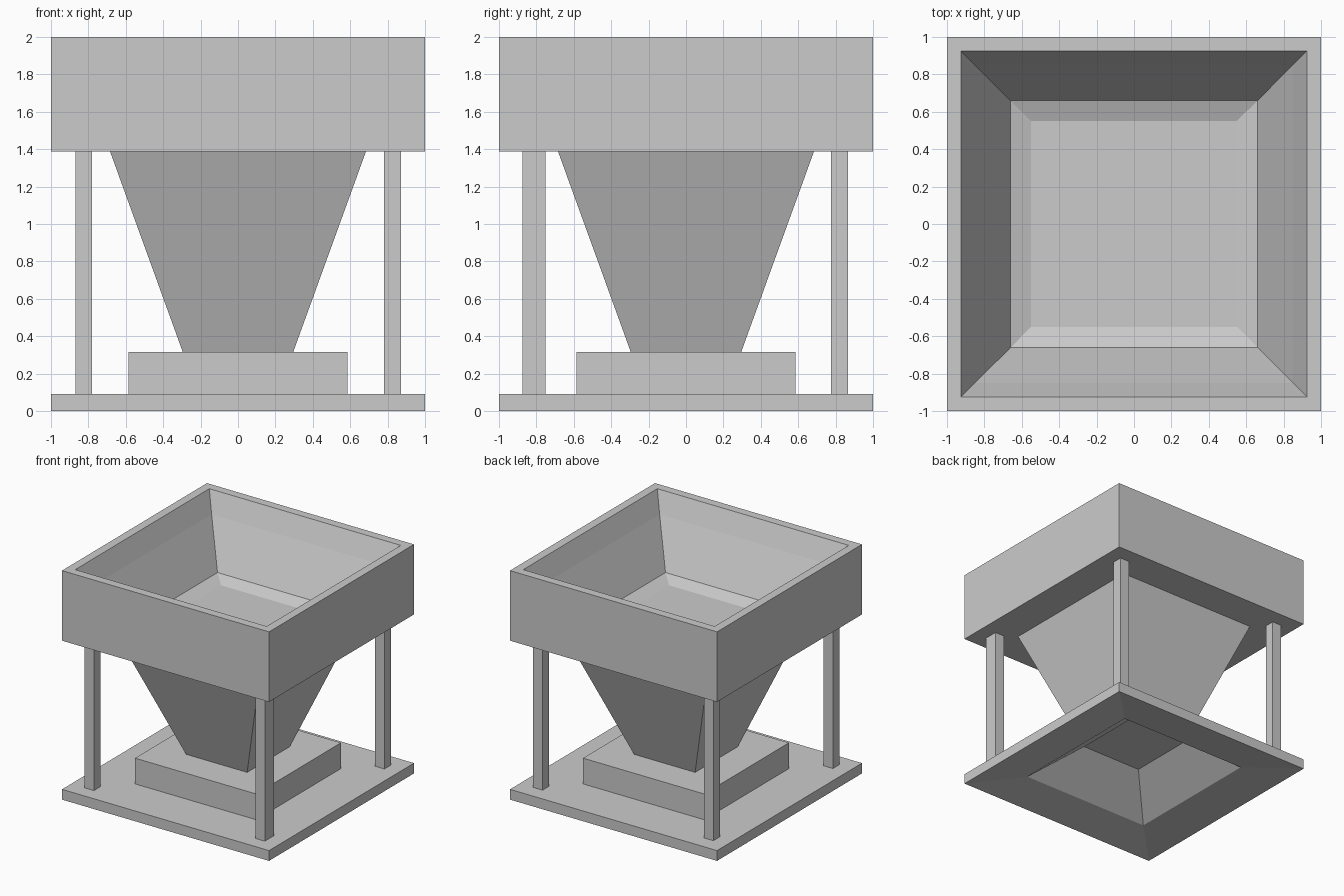
import bpy, bmesh

if "Cube" in bpy.data.objects:
    bpy.data.objects.remove(bpy.data.objects["Cube"])


def new_object(name, bm):
    bmesh.ops.recalc_face_normals(bm, faces=bm.faces[:])
    mesh = bpy.data.meshes.new(name)
    bm.to_mesh(mesh)
    bm.free()
    obj = bpy.data.objects.new(name, mesh)
    bpy.context.collection.objects.link(obj)
    return obj


def square_loft(name, profile):
    """Solid made of stacked square rings, given as (half width, height)."""
    bm = bmesh.new()
    rings = [[bm.verts.new((sx * h, sy * h, z))
              for sx, sy in ((-1, -1), (1, -1), (1, 1), (-1, 1))]
             for h, z in profile]
    for a, b in zip(rings, rings[1:]):
        for i in range(4):
            j = (i + 1) % 4
            bm.faces.new((a[i], a[j], b[j], b[i]))
    bm.faces.new(rings[0])
    bm.faces.new(rings[-1])
    return new_object(name, bm)


def box(name, x0, x1, y0, y1, z0, z1):
    bm = bmesh.new()
    bmesh.ops.create_cube(bm, size=1)
    for v in bm.verts:
        v.co = ((x0 + x1) / 2 + v.co.x * (x1 - x0),
                (y0 + y1) / 2 + v.co.y * (y1 - y0),
                (z0 + z1) / 2 + v.co.z * (z1 - z0))
    return new_object(name, bm)


# Base plate with raised block, hollowed from below
square_loft("base", [(0.295, 0.305), (0.63, 0.04), (1, 0), (1, 0.09),
                     (0.585, 0.09), (0.585, 0.315)])

# Tapered funnel between the base and the tray
square_loft("funnel", [(0.295, 0.315), (0.685, 1.39)])

# Open tray with sloping inner walls and a shallow floor
square_loft("tray", [(1, 1.388), (1, 2), (0.925, 2), (0.85, 1.825),
                     (0.66, 1.44), (0.55, 1.40)])

# Corner posts; the front right one is slightly deeper
posts = {
    "front_left_post": (-0.87, -0.78, -0.875, -0.785),
    "front_right_post": (0.78, 0.872, -0.875, -0.752),
    "back_right_post": (0.78, 0.872, 0.775, 0.865),
    "back_left_post": (-0.87, -0.78, 0.775, 0.865),
}
for name, extent in posts.items():
    box(name, *extent, 0.09, 1.39)
